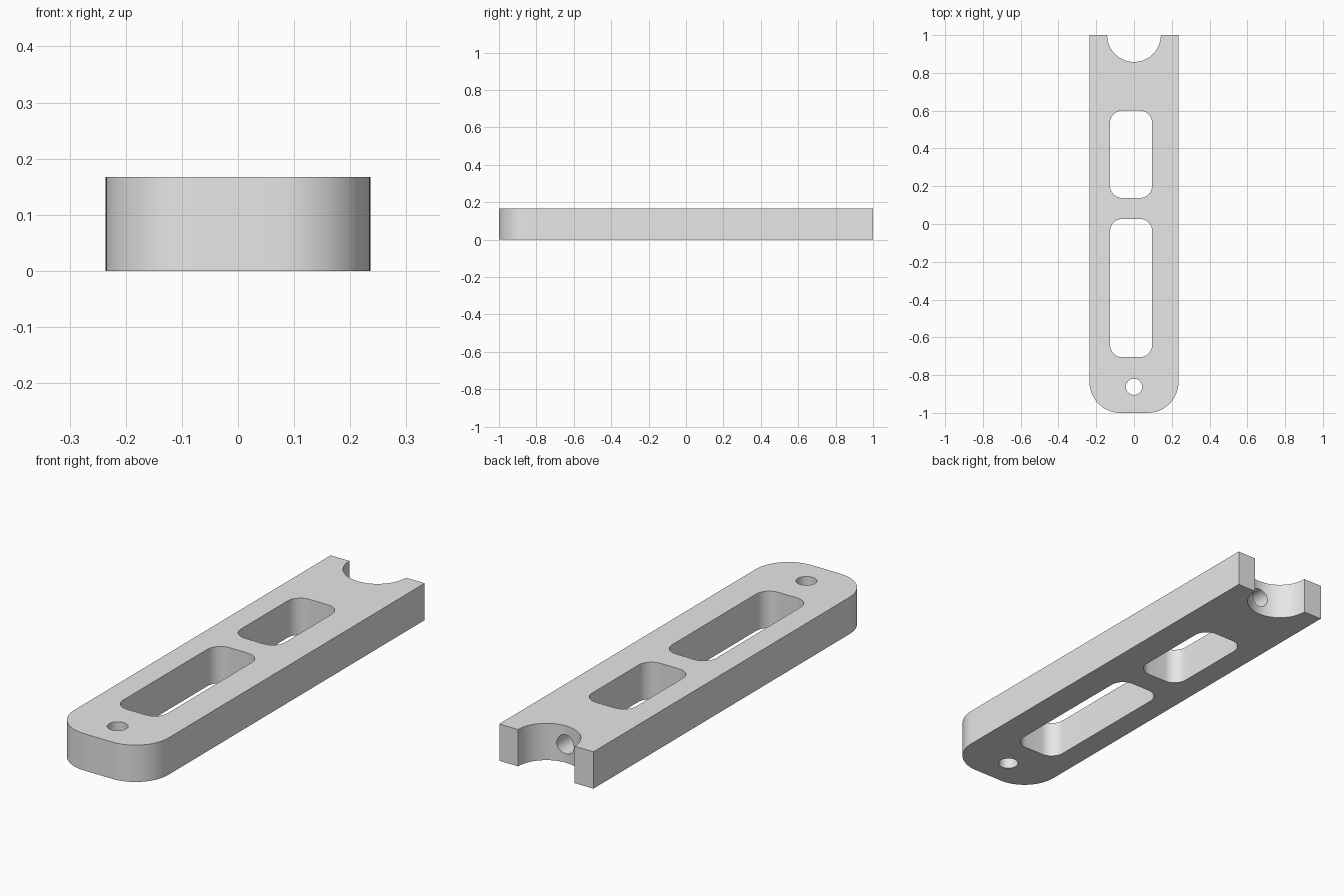
import bpy, bmesh, math
from mathutils import Matrix

if "Cube" in bpy.data.objects:
    bpy.data.objects.remove(bpy.data.objects["Cube"])

H = 0.167        # plate thickness
W = 0.236        # half width

grey = bpy.data.materials.new("light grey")
grey.diffuse_color = (0.8, 0.8, 0.8, 1)
grey.use_nodes = True
grey.node_tree.nodes["Principled BSDF"].inputs["Base Color"].default_value = grey.diffuse_color


def arc(cx, cy, r, a0, a1, n):
    """Points along an arc, angles in degrees."""
    return [(cx + r * math.cos(math.radians(a0 + (a1 - a0) * i / n)),
             cy + r * math.sin(math.radians(a0 + (a1 - a0) * i / n))) for i in range(n + 1)]


def rounded_rect(x0, x1, y0, y1, r):
    return (arc(x1 - r, y0 + r, r, -90, 0, 12) + arc(x1 - r, y1 - r, r, 0, 90, 12)
            + arc(x0 + r, y1 - r, r, 90, 180, 12) + arc(x0 + r, y0 + r, r, 180, 270, 12))


def prism(name, outline, z0, z1, matrix=None):
    """Extrude a closed outline from z0 to z1."""
    bm = bmesh.new()
    face = bm.faces.new([bm.verts.new((x, y, z0)) for x, y in outline])
    ext = bmesh.ops.extrude_face_region(bm, geom=[face])
    top = [v for v in ext["geom"] if isinstance(v, bmesh.types.BMVert)]
    bmesh.ops.translate(bm, vec=(0, 0, z1 - z0), verts=top)
    bmesh.ops.recalc_face_normals(bm, faces=bm.faces)
    if matrix:
        bm.transform(matrix)
    mesh = bpy.data.meshes.new(name)
    bm.to_mesh(mesh)
    bm.free()
    mesh.materials.append(grey)
    ob = bpy.data.objects.new(name, mesh)
    bpy.context.collection.objects.link(ob)
    return ob


def circle(cx, cy, r):
    return arc(cx, cy, r, 0, 360, 40)[:-1]


# Plate: rounded front corners, half-round notch in the back end
R = 0.165
outline = (arc(-W + R, -1 + R, R, 180, 270, 20) + arc(W - R, -1 + R, R, 270, 360, 20)
           + [(W, 1)] + arc(0, 1, 0.142, 0, -180, 40) + [(-W, 1)])
plate = prism("slotted_plate", outline, 0, H)

# Two windows, the front through hole and the blind hole in the notch
along_y = Matrix.Translation((0, 0, H / 2)) @ Matrix.Rotation(math.radians(-90), 4, 'X')
cutters = [
    prism("long_window_cutter", rounded_rect(-0.127, 0.096, -0.705, 0.027, 0.065), -0.1, H + 0.1),
    prism("short_window_cutter", rounded_rect(-0.127, 0.096, 0.138, 0.6, 0.065), -0.1, H + 0.1),
    prism("front_hole_cutter", circle(0, -0.862, 0.043), -0.1, H + 0.1),
    prism("notch_hole_cutter", circle(0, 0, 0.043), 0.71, 0.95, along_y),
]

bpy.context.view_layer.objects.active = plate
plate.select_set(True)
for cutter in cutters:
    mod = plate.modifiers.new("cut", 'BOOLEAN')
    mod.operation = 'DIFFERENCE'
    mod.solver = 'EXACT'
    mod.object = cutter
    bpy.ops.object.modifier_apply(modifier=mod.name)
    bpy.data.objects.remove(cutter)

bpy.ops.object.shade_smooth_by_angle(angle=math.radians(30))
